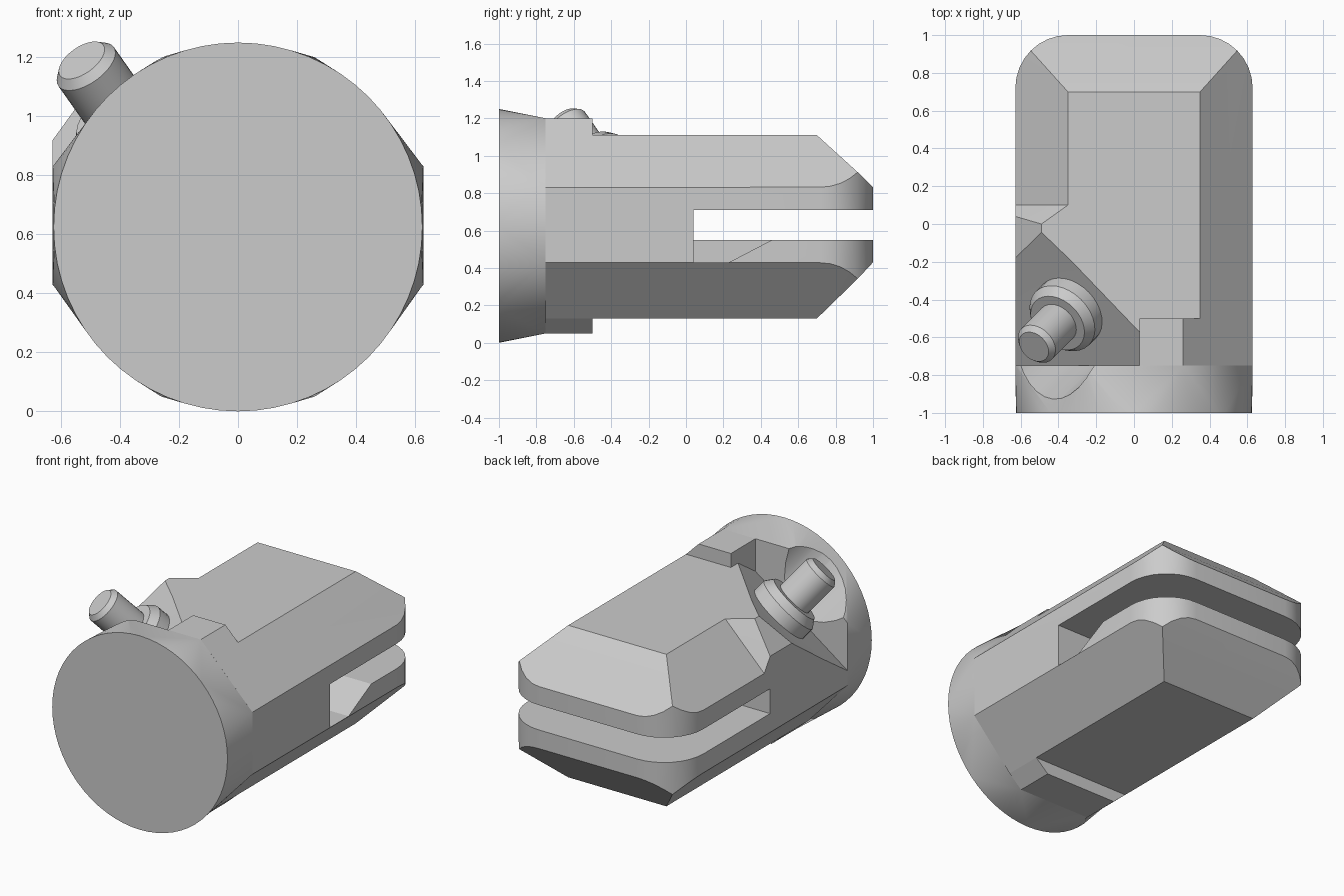
import bpy, bmesh, math
from mathutils import Vector

if "Cube" in bpy.data.objects:
    bpy.data.objects.remove(bpy.data.objects["Cube"])

metal = bpy.data.materials.new("plain grey metal")
metal.use_nodes = True
GREY = (0.6, 0.6, 0.6, 1)
metal.diffuse_color = GREY
metal.node_tree.nodes["Principled BSDF"].inputs["Base Color"].default_value = GREY


def add_object(name, bm):
    mesh = bpy.data.meshes.new(name)
    bm.to_mesh(mesh)
    bm.free()
    obj = bpy.data.objects.new(name, mesh)
    mesh.materials.append(metal)
    bpy.context.collection.objects.link(obj)
    return obj


def hull(name, points):
    """Convex solid around the given points, with flat areas merged."""
    bm = bmesh.new()
    for p in points:
        bm.verts.new(p)
    bmesh.ops.remove_doubles(bm, verts=bm.verts, dist=0.0005)
    res = bmesh.ops.convex_hull(bm, input=bm.verts)
    loose = {g for g in res["geom_interior"] + res["geom_unused"]
             if isinstance(g, bmesh.types.BMVert)}
    bmesh.ops.delete(bm, geom=list(loose), context="VERTS")
    bmesh.ops.dissolve_limit(bm, angle_limit=0.01, verts=bm.verts, edges=bm.edges)
    bmesh.ops.recalc_face_normals(bm, faces=bm.faces)
    return add_object(name, bm)


def lathe(name, base, axis, profile, sides=32):
    """Solid of revolution: profile holds (radius, distance along axis)."""
    bm = bmesh.new()
    rings = [[bm.verts.new((r * math.cos(a), r * math.sin(a), h))
              for a in (2 * math.pi * i / sides for i in range(sides))]
             for r, h in profile]
    for low, high in zip(rings, rings[1:]):
        for i in range(sides):
            j = (i + 1) % sides
            bm.faces.new((low[i], low[j], high[j], high[i]))
    bm.faces.new(rings[0][::-1])
    bm.faces.new(rings[-1])
    turn = axis.to_track_quat("Z", "Y").to_matrix()
    bmesh.ops.rotate(bm, verts=bm.verts, cent=(0, 0, 0), matrix=turn)
    bmesh.ops.translate(bm, verts=bm.verts, vec=base)
    return add_object(name, bm)


def cut(obj, *cutters):
    for cutter in cutters:
        cutter.hide_render = True
        mod = obj.modifiers.new("cut", "BOOLEAN")
        mod.operation, mod.solver, mod.object = "DIFFERENCE", "EXACT", cutter
        bpy.context.view_layer.objects.active = obj
        bpy.ops.object.modifier_apply(modifier=mod.name)


HALF, FLAT, FRONT, BACK = 0.628, 0.35, -0.75, 1.0
BOTTOM, LOW, HIGH, TOP = 0.13, 0.43, 0.83, 1.11
AXIS = Vector((-0.5, -0.5, 0.7071))
TIP = Vector((-0.53, -0.65, 1.19))

# Body: chamfered bar with rounded corners at the back
points = []
for s in (-1, 1):
    for flat_z, side_z in ((BOTTOM, LOW), (TOP, HIGH)):
        points += [(s * FLAT, FRONT, flat_z), (s * HALF, FRONT, side_z),
                   (s * FLAT, 0.70, flat_z)]
        slope = (flat_z - side_z) / 0.28
        for i in range(9):
            a = math.pi / 2 * i / 8
            x, y = FLAT + 0.278 * math.cos(a), 0.72 + 0.28 * math.sin(a)
            drop = 0.28 - max(x - FLAT, y - 0.72)
            points.append((s * x, y, side_z + slope * drop))
body = hull("body", points)

# Shoulder block that carries the fastener
points = [(x, y, 0.7) for x in (-0.3, -HALF) for y in (FRONT, 0.1)]
points += [(-0.3, 0.1, TOP), (-FLAT, 0.1, TOP), (-HALF, 0.1, HIGH)]
for y0, y1 in ((FRONT, FRONT), (0.0, 0.04)):
    points += [(-0.3, y0, TOP), (-0.49, y0, TOP), (-HALF, y1, 0.92)]
shoulder = hull("shoulder_block", points)

# Front collar: disc blending into the chamfered section
points = [(0.625 * math.cos(a), -1, 0.625 + 0.625 * math.sin(a))
          for a in (2 * math.pi * i / 64 for i in range(64))]
for s in (-1, 1):
    points += [(s * 0.26, FRONT, 1.2), (s * HALF, FRONT, HIGH),
               (s * HALF, FRONT, LOW), (s * 0.26, FRONT, 0.05)]
collar = hull("front_collar", points)

# Raised pads above and below the body
hull("top_pad", [(x, y, z) for y in (FRONT, -0.5)
                 for x, z in ((0.03, 1.0), (0.03, 1.2), (0.26, 1.2), (FLAT, TOP), (FLAT, 1.0))])
hull("bottom_pad", [(s * x, y, z) for y in (FRONT, -0.5) for s in (-1, 1)
                    for x, z in ((0.26, 0.05), (FLAT, BOTTOM))])


# Slanted pocket and round clearance for the fastener
def seat_z(x, y):
    return TOP + 0.707 * (x + y + 0.55)


pocket = hull("pocket_cutter", [(x, y, z) for x in (-0.9, 0.03) for y in (FRONT, 0.15)
                                for z in (seat_z(x, y), 1.6)])
seat = TIP - AXIS * 0.40
clearance = lathe("clearance_cutter", seat, AXIS, [(0.32, 0), (0.32, 0.8)])

# Slot through the back, with a ramped notch in its floor on the left side
slot = hull("slot_cutter", [(x, y, z) for x in (-1, 1) for y in (0.04, 1.2)
                            for z in (0.55, 0.71)])
notch = hull("notch_cutter", [(x, y, z) for x in (0.3, 0.9)
                              for y, z in ((0.04, 0.6), (0.04, LOW), (0.23, LOW),
                                           (0.46, 0.55), (0.46, 0.6))])

cut(body, slot, notch, pocket)
cut(shoulder, slot, pocket)
cut(collar, pocket, clearance)
for helper in (slot, notch, pocket, clearance):
    bpy.data.objects.remove(helper)

# Fastener: flanged base and pin with a bevelled tip
lathe("fastener", TIP - AXIS * 0.5, AXIS,
      [(0.2, 0), (0.2, 0.2), (0.165, 0.25), (0.115, 0.25), (0.115, 0.47), (0.09, 0.5)])

# Smooth the rounded surfaces while keeping edges sharp
bpy.ops.object.select_all(action="DESELECT")
for obj in bpy.context.collection.objects:
    if obj.type == "MESH" and metal.name in obj.data.materials:
        obj.select_set(True)
        bpy.context.view_layer.objects.active = obj
bpy.ops.object.shade_smooth_by_angle(angle=math.radians(25))
